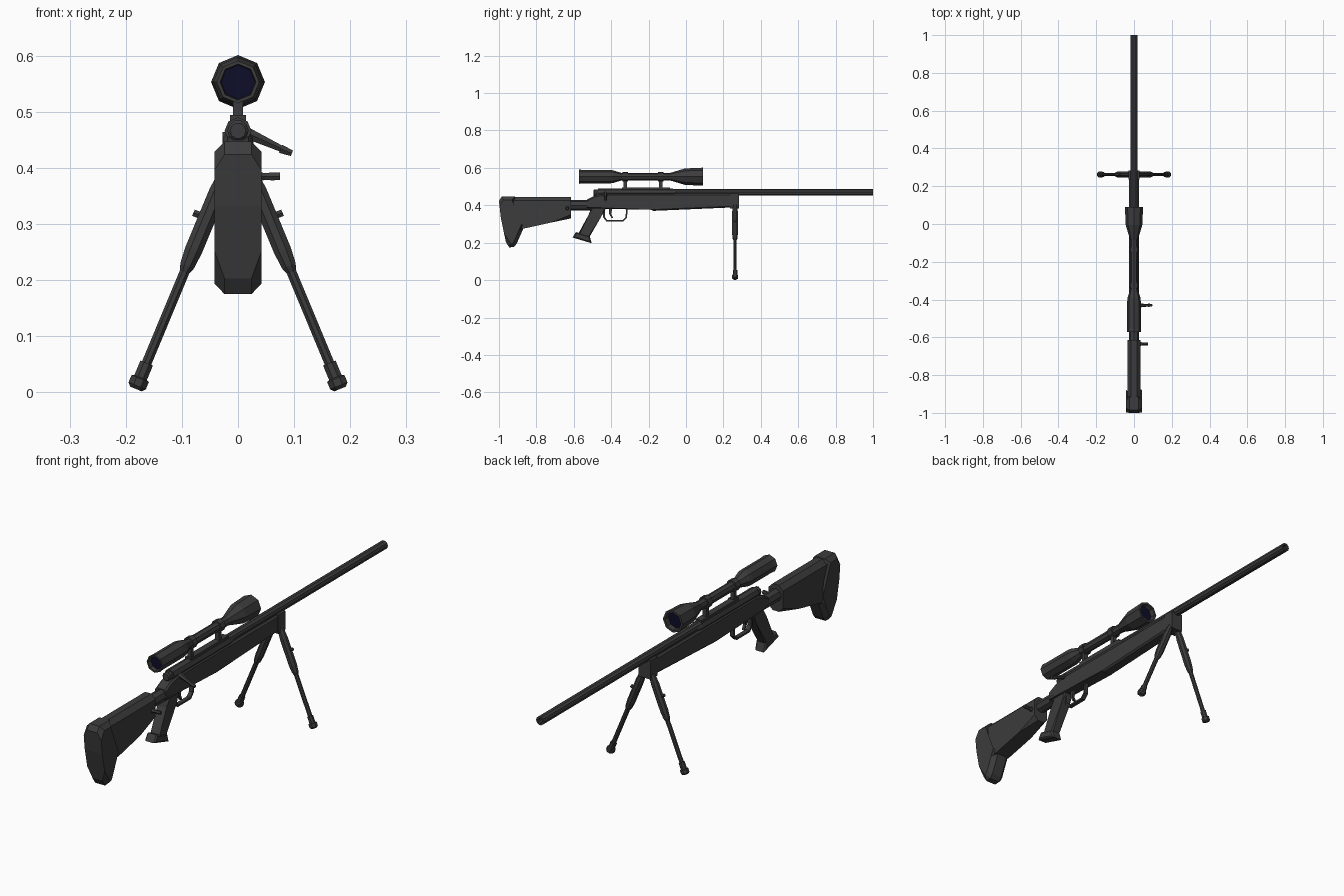
import bpy, bmesh, math
from mathutils import Vector, Matrix

if "Cube" in bpy.data.objects:
    bpy.data.objects.remove(bpy.data.objects["Cube"])


def material(name, rgb):
    m = bpy.data.materials.new(name)
    m.diffuse_color = (*rgb, 1)
    m.use_nodes = True
    m.node_tree.nodes["Principled BSDF"].inputs["Base Color"].default_value = m.diffuse_color
    return m


GREY = material("dark grey", (0.045, 0.045, 0.045))
NAVY = material("navy glass", (0.004, 0.004, 0.022))


def finish(name, bm, mat=GREY):
    bmesh.ops.recalc_face_normals(bm, faces=bm.faces[:])
    me = bpy.data.meshes.new(name)
    bm.to_mesh(me)
    bm.free()
    me.materials.append(mat)
    ob = bpy.data.objects.new(name, me)
    bpy.context.collection.objects.link(ob)
    return ob


def plate(name, outline, half, chamfer=0.0, skip=lambda a, b: False):
    """Side outline of (y, z) points, extruded across x, long edges chamfered."""
    bm = bmesh.new()
    rings = [[bm.verts.new((x, y, z)) for y, z in outline] for x in (-half, half)]
    n = len(outline)
    for r in rings:
        bm.faces.new(r)
    for i in range(n):
        j = (i + 1) % n
        bm.faces.new((rings[0][i], rings[0][j], rings[1][j], rings[1][i]))
    if chamfer:
        edges = [e for e in bm.edges
                 if abs(e.verts[0].co.x - e.verts[1].co.x) < 1e-6
                 and not skip(e.verts[0].co, e.verts[1].co)]
        bmesh.ops.bevel(bm, geom=edges, offset=chamfer, segments=1,
                        profile=0.5, affect='EDGES')
    return finish(name, bm)


def lathe(name, start, axis, steps, sides=8, mat=GREY, turn=0.0):
    """Rings of (distance, radius) along an axis, closed at both ends."""
    bm = bmesh.new()
    rot = Vector(axis).to_track_quat('Z', 'Y').to_matrix()
    rings = []
    for d, r in steps:
        rings.append([bm.verts.new(Vector(start) + rot @ Vector((
            r * math.cos(turn + math.tau * k / sides),
            r * math.sin(turn + math.tau * k / sides), d))) for k in range(sides)])
    for a, b in zip(rings, rings[1:]):
        for k in range(sides):
            bm.faces.new((a[k], a[(k + 1) % sides], b[(k + 1) % sides], b[k]))
    bm.faces.new(rings[0])
    bm.faces.new(rings[-1])
    return finish(name, bm, mat)


def along_y(name, z, steps, sides=8, mat=GREY):
    return lathe(name, (0, 0, z), (0, 1, 0), steps, sides, mat)


def rod(name, a, b, r0, r1, sides=8):
    a, b = Vector(a), Vector(b)
    return lathe(name, a, b - a, [(0, r0), ((b - a).length, r1)], sides)


def box(name, lo, hi):
    bm = bmesh.new()
    lo, hi = Vector(lo), Vector(hi)
    bmesh.ops.create_cube(bm, size=1, matrix=Matrix.Translation((lo + hi) / 2)
                          @ Matrix.Diagonal((*(hi - lo), 1)))
    return finish(name, bm)


# Stock: slim body plus a wider butt
plate("stock", [(-0.95, 0.445), (-0.615, 0.445), (-0.615, 0.33), (-0.72, 0.308),
                (-0.87, 0.275), (-0.95, 0.26)], 0.035, 0.02,
      lambda a, b: a.y == b.y)
plate("butt", [(-1, 0.424), (-0.985, 0.447), (-0.915, 0.447), (-0.895, 0.29),
               (-0.87, 0.275), (-0.905, 0.195), (-0.92, 0.177), (-0.945, 0.175),
               (-0.963, 0.203), (-0.99, 0.333)], 0.042, 0.018,
      lambda a, b: a.y < -0.955 and b.y < -0.955 and max(a.z, b.z) < 0.43)
along_y("stock_tube", 0.4, [(-0.63, 0.027), (-0.5, 0.027)])
lathe("stock_lever", (0.02, -0.635, 0.384), (1, 0, 0.02),
      [(0, 0.014), (0.028, 0.007), (0.04, 0.008), (0.055, 0.008)], 6)

# Body with a fore-end that steps down, then tapers forward
plate("body", [(-0.53, 0.43), (-0.49, 0.45), (-0.44, 0.462), (0.28, 0.462),
               (0.28, 0.39), (-0.18, 0.37), (-0.18, 0.383), (-0.53, 0.383)],
      0.026, 0.007, lambda a, b: a.y == b.y)
box("bipod_block", (-0.028, 0.235, 0.383), (0.028, 0.284, 0.464))

# Barrel with a short bore, receiver and bolt
along_y("barrel", 0.47, [(-0.3, 0.019), (1, 0.019), (1, 0.011), (0.97, 0.011)], 10)
along_y("receiver", 0.466, [(-0.47, 0.024), (-0.08, 0.024), (-0.05, 0.019)])
along_y("bolt", 0.466, [(-0.495, 0.014), (-0.49, 0.019), (-0.45, 0.019)], 10)
rod("bolt_handle", (0.012, -0.432, 0.464), (0.082, -0.43, 0.432), 0.012, 0.006, 6)
rod("bolt_knob", (0.076, -0.43, 0.434), (0.096, -0.43, 0.426), 0.009, 0.006, 6)

# Grip with a flared foot
plate("grip", [(-0.505, 0.39), (-0.425, 0.39), (-0.45, 0.345), (-0.525, 0.215),
               (-0.58, 0.24), (-0.515, 0.345)], 0.022, 0.007)
plate("grip_foot", [(-0.588, 0.257), (-0.515, 0.235), (-0.504, 0.197),
                    (-0.607, 0.228)], 0.025, 0.006)

# Trigger and its guard
guard = [(-0.443, 0.39), (-0.443, 0.335), (-0.425, 0.313), (-0.335, 0.313),
         (-0.315, 0.335), (-0.312, 0.39)]
inner = [(-0.320, 0.39), (-0.323, 0.338), (-0.339, 0.321), (-0.421, 0.321),
         (-0.434, 0.338), (-0.434, 0.39)]
plate("trigger_guard", guard + inner, 0.009)
plate("trigger", [(-0.412, 0.39), (-0.392, 0.39), (-0.4, 0.355), (-0.39, 0.333),
                  (-0.398, 0.331), (-0.411, 0.355)], 0.006)

# Scope: tube with recessed ends and lenses
Z = 0.553
along_y("scope", Z, [(-0.55, 0.030), (-0.572, 0.032), (-0.572, 0.038), (-0.55, 0.036),
                     (-0.41, 0.036), (-0.39, 0.034), (-0.345, 0.02), (-0.085, 0.02),
                     (-0.005, 0.044), (0.09, 0.048), (0.09, 0.039), (0.065, 0.037)])
along_y("rear_lens", Z, [(-0.553, 0.031), (-0.549, 0.031)], 8, NAVY)
along_y("front_lens", Z, [(0.063, 0.038), (0.068, 0.038)], 8, NAVY)

# Scope rail, rings and posts
box("scope_rail", (-0.014, -0.31, 0.475), (0.014, -0.085, 0.494))
for label, y in (("rear", -0.325), ("front", -0.135)):
    along_y(label + "_ring", Z, [(y - 0.014, 0.026), (y + 0.014, 0.026)])
    box(label + "_post", (-0.009, y - 0.009, 0.48), (0.009, y + 0.009, 0.54))
    box(label + "_clamp", (-0.014, y - 0.018, 0.475), (0.014, y + 0.018, 0.494))

# Bipod: mirrored legs with sleeve, rod, rubber foot and lock knob
for label, s in (("left", -1), ("right", 1)):
    top, end = Vector((s * 0.014, 0.262, 0.41)), Vector((s * 0.182, 0.262, 0.006))
    axis = (end - top).normalized()
    length = (end - top).length
    lathe(label + "_leg", top, axis,
          [(0, 0.012), (0.06, 0.017), (0.17, 0.017), (0.2, 0.014), (0.212, 0.0095),
           (length - 0.05, 0.0095), (length - 0.05, 0.013), (length - 0.022, 0.013),
           (length - 0.02, 0.018), (length - 0.006, 0.018), (length, 0.012)], 8,
          turn=math.pi / 8)
    k = top + axis * 0.108
    out = Vector((s * 0.92, 0, 0.38))
    rod(label + "_lock_knob", k, k + out * 0.026, 0.007, 0.007, 6)
